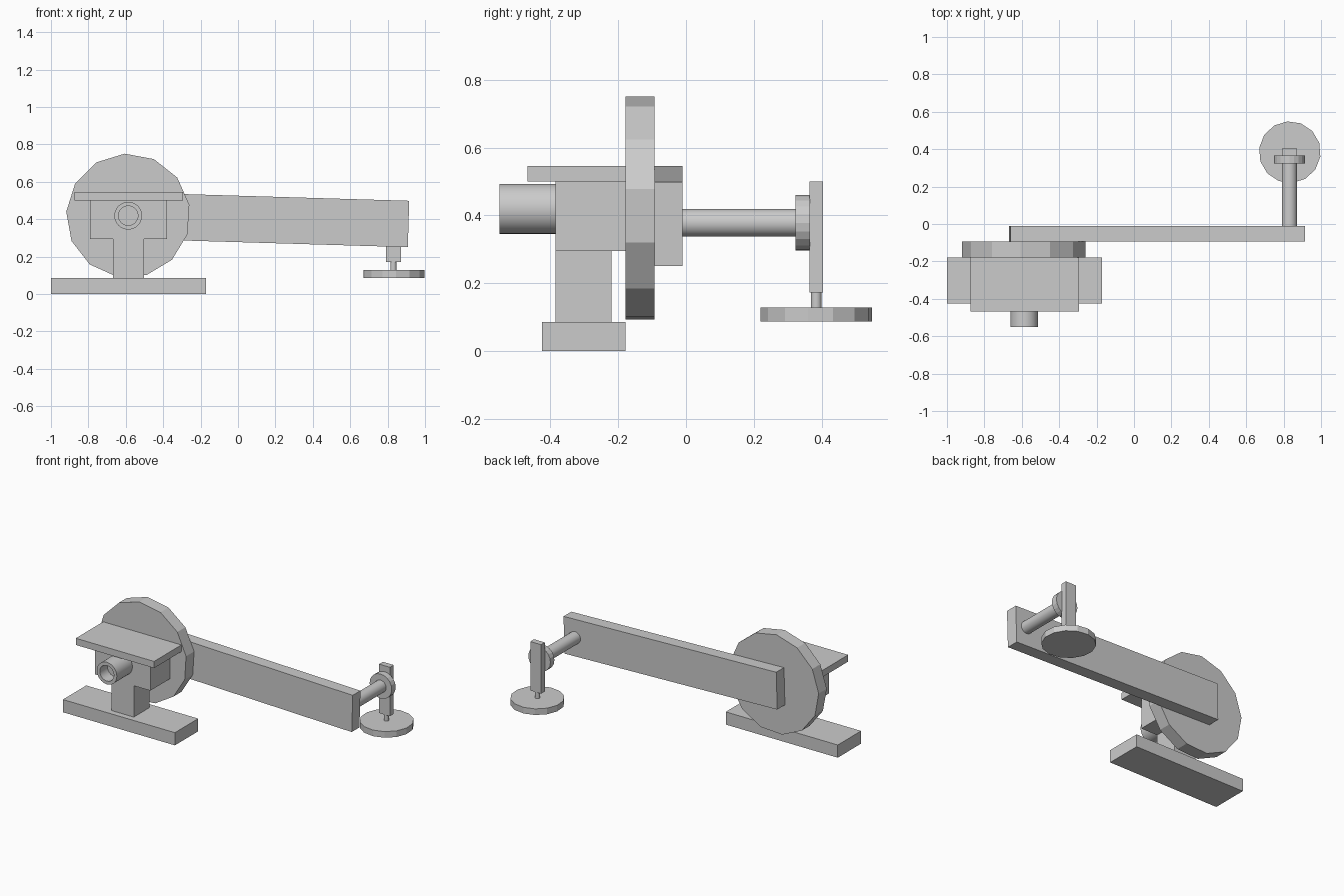
import bpy, bmesh, math
from mathutils import Matrix, Vector

if "Cube" in bpy.data.objects:
    bpy.data.objects.remove(bpy.data.objects["Cube"])


def finish(name, bm, smooth=False):
    bmesh.ops.recalc_face_normals(bm, faces=bm.faces)
    me = bpy.data.meshes.new(name)
    bm.to_mesh(me)
    bm.free()
    ob = bpy.data.objects.new(name, me)
    bpy.context.collection.objects.link(ob)
    if smooth:
        bpy.ops.object.select_all(action='DESELECT')
        ob.select_set(True)
        bpy.context.view_layer.objects.active = ob
        bpy.ops.object.shade_smooth_by_angle(angle=math.radians(25))
    return ob


def box(name, x, y, z, tilt=0):
    bm = bmesh.new()
    bmesh.ops.create_cube(bm, size=1)
    size = Matrix.Diagonal((x[1] - x[0], y[1] - y[0], z[1] - z[0], 1))
    mid = Vector((sum(x) / 2, sum(y) / 2, sum(z) / 2))
    bm.transform(Matrix.Translation(mid) @ Matrix.Rotation(math.radians(tilt), 4, 'Y') @ size)
    return finish(name, bm)


def lathe(name, profile, centre, axis, sides, phase=0, smooth=False):
    """Closed solid through (radius, position) rings, along y or z."""
    bm = bmesh.new()
    rings = []
    for r, h in profile:
        ring = []
        for i in range(sides):
            a = math.radians(phase) + math.tau * i / sides
            u, v = centre[0] + r * math.cos(a), centre[1] + r * math.sin(a)
            ring.append(bm.verts.new((u, h, v) if axis == 'y' else (u, v, h)))
        rings.append(ring)
    for a, b in zip(rings, rings[1:]):
        for i in range(sides):
            j = (i + 1) % sides
            bm.faces.new((a[i], a[j], b[j], b[i]))
    bm.faces.new(rings[0])
    bm.faces.new(rings[-1])
    return finish(name, bm, smooth)


# Pedestal stack
box("base_plate", (-1, -0.17), (-0.425, -0.178), (0, 0.085))
box("column", (-0.667, -0.503), (-0.385, -0.22), (0.085, 0.295))
box("upper_block", (-0.79, -0.38), (-0.385, -0.178), (0.295, 0.5))
box("top_plate", (-0.875, -0.295), (-0.467, -0.178), (0.5, 0.545))

# Hollow front pipe and the faceted wheel
HUB = (-0.587, 0.419)
lathe("front_pipe", [(0.074, -0.385), (0.074, -0.55), (0.052, -0.55), (0.052, -0.47)],
      HUB, 'y', 32, smooth=True)
lathe("wheel_disc", [(0.332, -0.178), (0.332, -0.093)], HUB, 'y', 13, phase=93.3)

# Slightly tilted crank arm
box("crank_arm", (-0.665, 0.912), (-0.093, -0.011), (0.274, 0.522), tilt=1.7)

# Spindle, collar and hanging foot pad
PIN = (0.831, 0.378)
lathe("spindle", [(0.041, -0.09), (0.041, 0.33)], PIN, 'y', 24, smooth=True)
lathe("collar", [(0.082, 0.323), (0.082, 0.365)], PIN, 'y', 20)
box("hanger", (0.791, 0.871), (0.364, 0.404), (0.172, 0.5))
lathe("foot_pin", [(0.016, 0.125), (0.016, 0.175)], (0.831, 0.384), 'z', 16, smooth=True)
lathe("foot_pad", [(0.165, 0.087), (0.165, 0.128)], (0.833, 0.384), 'z', 14, phase=17.4)
